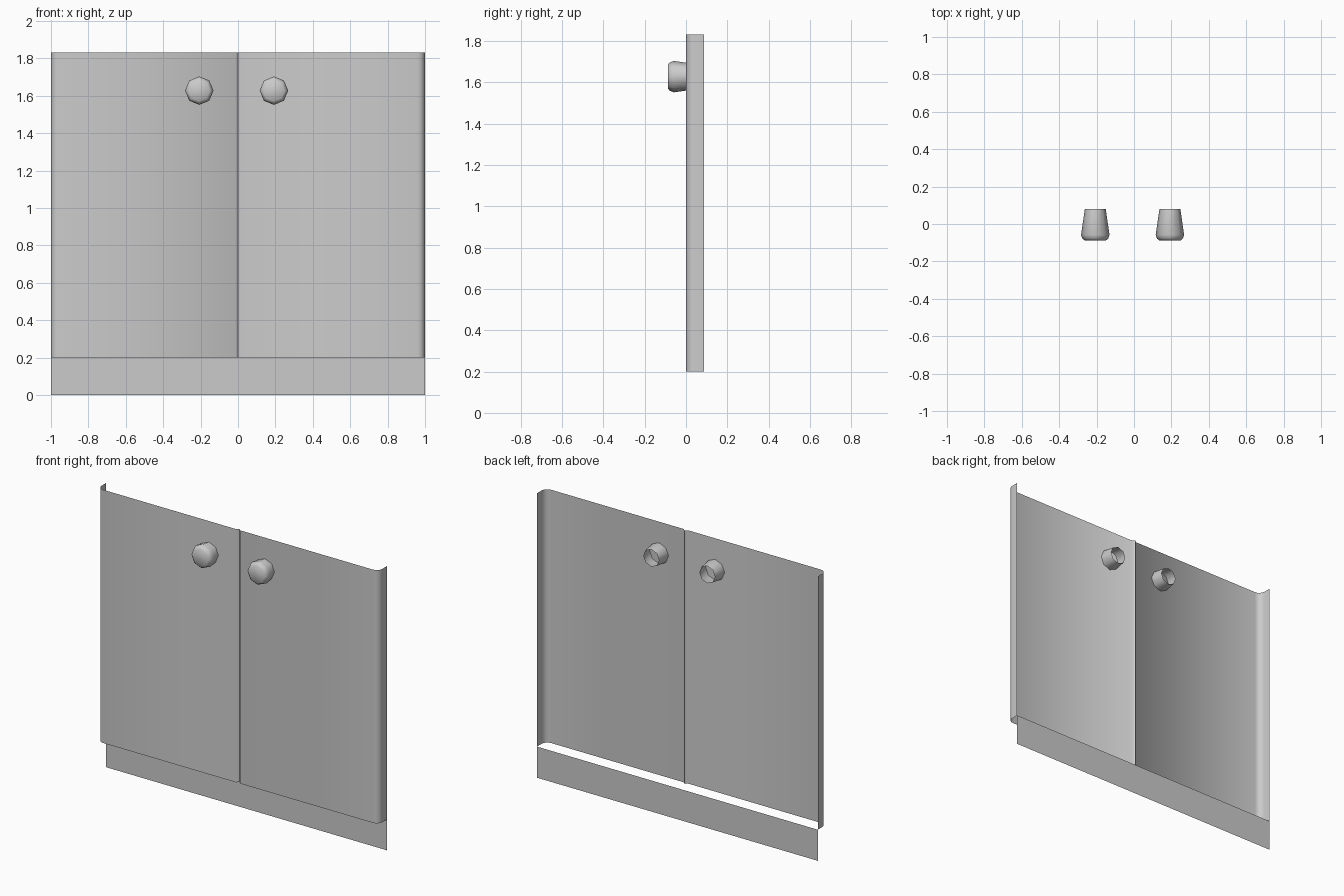
import bpy, bmesh, math

if "Cube" in bpy.data.objects:
    bpy.data.objects.remove(bpy.data.objects["Cube"])

def finish(bm, name, smooth=True):
    bmesh.ops.recalc_face_normals(bm, faces=bm.faces)
    me = bpy.data.meshes.new(name)
    bm.to_mesh(me)
    bm.free()
    for p in me.polygons:
        p.use_smooth = smooth
    ob = bpy.data.objects.new(name, me)
    bpy.context.collection.objects.link(ob)
    return ob

def sheet(name, profile, z0, z1, smooth):
    """Extrude an open (x, y) profile upward into a thin sheet facing -y."""
    bm = bmesh.new()
    rows = [[bm.verts.new((x, y, z)) for x, y in profile] for z in (z0, z1)]
    for i in range(len(profile) - 1):
        bm.faces.new((rows[0][i], rows[0][i + 1], rows[1][i + 1], rows[1][i]))
    me_ob_faces = list(bm.faces)
    if sum(f.normal.y if f.normal.length else f.calc_area() * 0 for f in me_ob_faces) > 0:
        bmesh.ops.reverse_faces(bm, faces=me_ob_faces)
    return finish(bm, name, smooth)

# doors: small chamfer at the centre seam, rounded outer edge turning back
R, DEPTH, CH = 0.04, 0.088, 0.015
arc = [(1 - R + R * math.sin(a), R - R * math.cos(a))
       for a in (math.radians(22.5 * i) for i in range(5))]
right = [(0, CH), (CH, 0)] + arc + [(1, DEPTH)]
left = [(-x, y) for x, y in reversed(right)]
sheet("right_door", right, 0.2, 1.83, True)
sheet("left_door", left, 0.2, 1.83, True)

# kick plate, set back under the doors
sheet("kick_plate", [(-1, DEPTH), (1, DEPTH)], 0, 0.2, False)

# knobs: eight-sided, open at the back, rounded cap at the front
KNOB = [(0.056, 0.08), (0.076, -0.058), (0.069, -0.078), (0.057, -0.088)]

def knob(name, cx, cz=1.627, sides=8):
    bm = bmesh.new()
    rings = []
    for r, y in KNOB:
        rings.append([bm.verts.new((cx + r * math.cos(2 * math.pi * i / sides), y,
                                    cz + r * math.sin(2 * math.pi * i / sides)))
                      for i in range(sides)])
    for a, b in zip(rings, rings[1:]):
        for i in range(sides):
            j = (i + 1) % sides
            bm.faces.new((a[i], a[j], b[j], b[i]))
    bm.faces.new(rings[-1])
    finish(bm, name)

knob("left_knob", -0.207)
knob("right_knob", 0.192)
